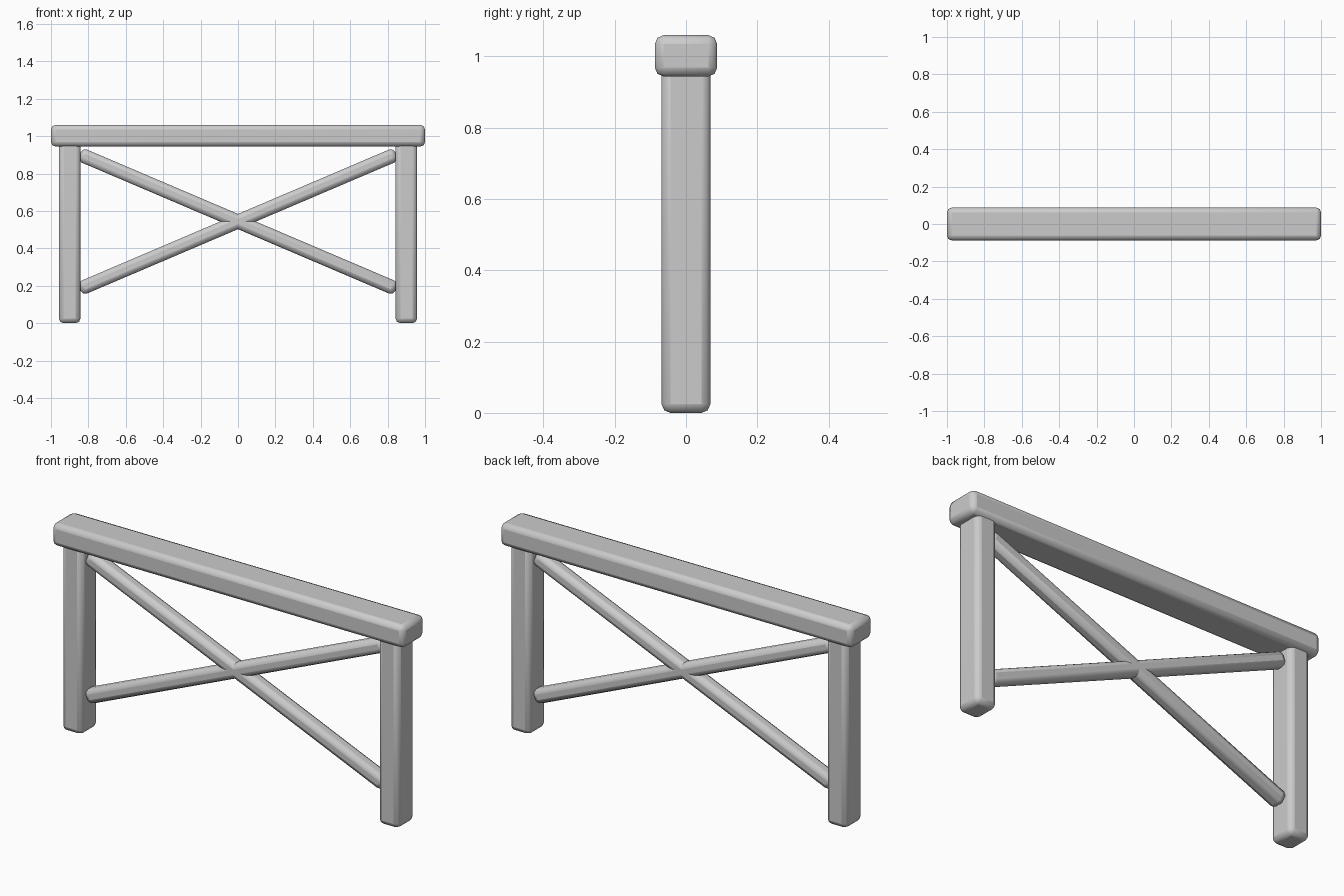
import bpy
from math import atan2, hypot

if "Cube" in bpy.data.objects:
    bpy.data.objects.remove(bpy.data.objects["Cube"])

BEVEL = 0.025


def rounded_box(name, location, size, tilt=0.0, bevel=BEVEL):
    """Box with softly rounded edges, tilted about the y axis."""
    bpy.ops.mesh.primitive_cube_add(size=1, location=location)
    obj = bpy.context.object
    obj.name = name
    obj.scale = size
    bpy.ops.object.transform_apply(location=False, rotation=False, scale=True)
    obj.rotation_euler.y = tilt
    mod = obj.modifiers.new("rounded_edges", 'BEVEL')
    mod.width = bevel
    mod.segments = 2
    bpy.ops.object.shade_smooth_by_angle()
    return obj


# Top rail
rounded_box("top_rail", (0, 0, 1.002), (2.0, 0.175, 0.116))

# Legs and crossing braces, one of each per side
run, rise = 1.69, 0.72
for side, label in ((-1, "left"), (1, "right")):
    rounded_box(f"{label}_leg", (side * 0.9, 0, 0.4875), (0.115, 0.137, 0.975))
    rounded_box(f"{label}_brace", (0, 0, 0.543),
                (hypot(run, rise), 0.075, 0.075), side * atan2(rise, run))
